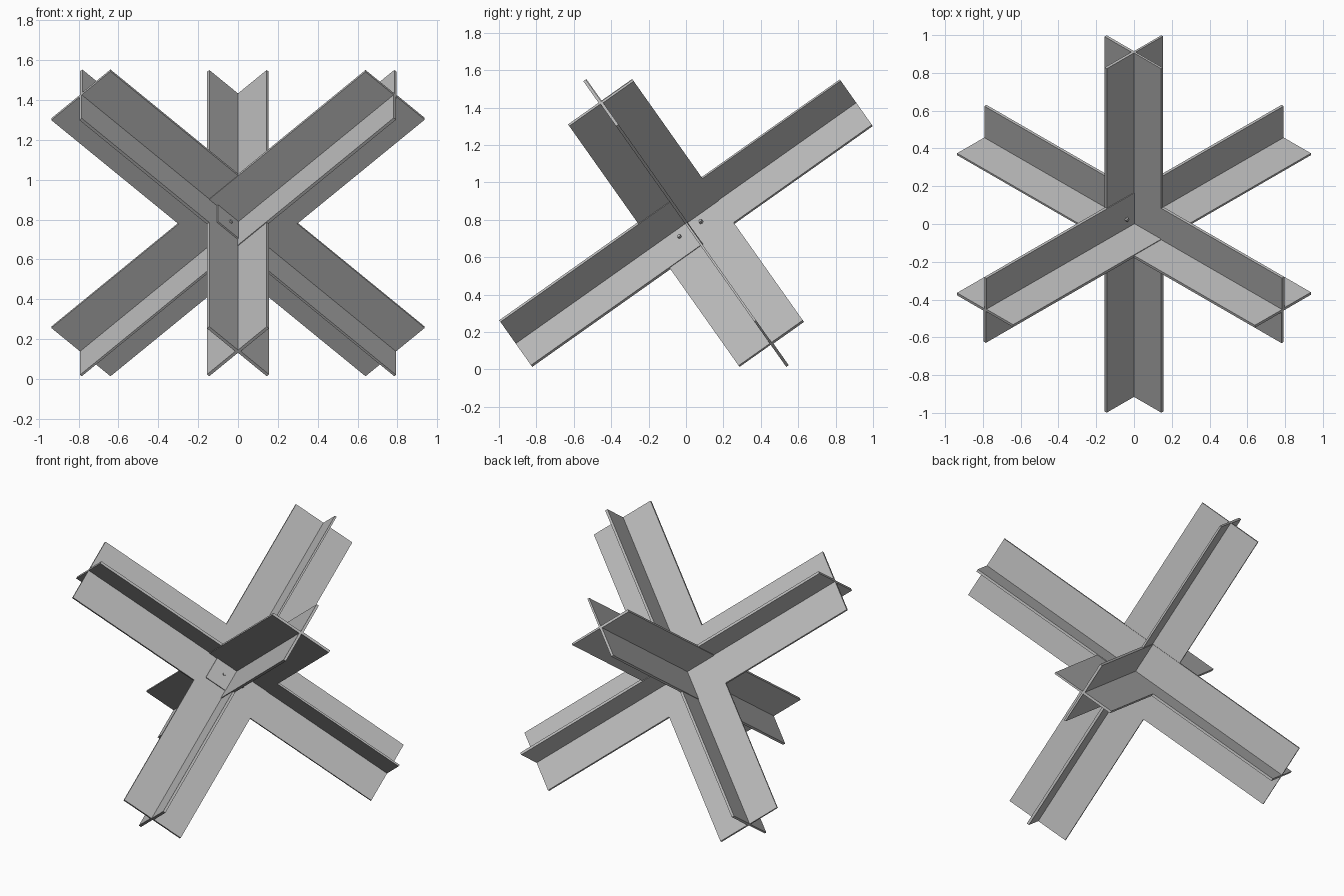
import bpy, bmesh
from math import sqrt
from mathutils import Matrix, Vector

cube = bpy.data.objects.get("Cube")
if cube:
    bpy.data.objects.remove(cube)

HALF = 1.115      # half length of a beam
FIN = 0.21        # fin width from the beam axis
CORE = 0.006      # half thickness of the main webs
SKIN = 0.010      # outer face of the angle irons
CENTRE = Vector((0, 0, 0.782))

steel = bpy.data.materials.new("steel_grey")
steel.use_nodes = True
grey = (0.5, 0.5, 0.5, 1)
steel.diffuse_color = grey
steel.node_tree.nodes["Principled BSDF"].inputs["Base Color"].default_value = grey

# Three perpendicular beam axes, balanced on a corner
AXES = [Vector((0, sqrt(2 / 3), sqrt(1 / 3))),
        Vector((-sqrt(1 / 2), -sqrt(1 / 6), sqrt(1 / 3))),
        Vector((sqrt(1 / 2), -sqrt(1 / 6), sqrt(1 / 3)))]
FRAME = Matrix.Translation(CENTRE) @ Matrix(AXES).transposed().to_4x4()


def add_box(bm, low, high):
    low, high = Vector(low), Vector(high)
    size = Matrix.Diagonal((high - low).to_4d())
    size[3][3] = 1
    bmesh.ops.create_cube(bm, size=1, matrix=Matrix.Translation((low + high) / 2) @ size)


def finish(bm, name):
    bm.transform(FRAME)
    mesh = bpy.data.meshes.new(name)
    bm.to_mesh(mesh)
    bm.free()
    mesh.materials.append(steel)
    obj = bpy.data.objects.new(name, mesh)
    bpy.context.collection.objects.link(obj)


def span(sign, near, far):
    return sorted((sign * near, sign * far))


# Cross-section beams: two crossed webs along each axis
for axis, name in enumerate(("rear_rising_beam", "right_rising_beam", "left_rising_beam")):
    bm = bmesh.new()
    for wide in range(3):
        if wide != axis:
            high = [CORE] * 3
            high[axis], high[wide] = HALF, FIN
            add_box(bm, [-h for h in high], high)
    finish(bm, name)


# Angle irons: L-shaped skins laid in one corner of an arm, starting at the joint
def angle_iron(name, axis, signs):
    bm = bmesh.new()
    for flat in range(3):
        if flat == axis:
            continue
        low, high = [0] * 3, [0] * 3
        for i, sign in enumerate(signs):
            reach = HALF if i == axis else SKIN if i == flat else FIN
            low[i], high[i] = span(sign, 0, reach)
        add_box(bm, low, high)
    finish(bm, name)


for side, corners in (("inner", ((-1, -1, 1), (1, 1, 1), (-1, 1, 1))),
                      ("outer", ((-1, 1, -1), (-1, 1, -1), (1, -1, 1)))):
    for axis, signs in enumerate(corners):
        angle_iron(f"{side}_angle_iron_{axis + 1}", axis, signs)
for axis, signs in enumerate(((1, 1, -1), (1, -1, -1), (1, -1, -1))):
    angle_iron(f"far_angle_iron_{axis + 1}", axis, signs)

# Square joint plate at the front of the crossing
bm = bmesh.new()
add_box(bm, (-0.155, 0, 0), (0, 0.155, 0.014))
finish(bm, "joint_plate")

# Bolt heads around the crossing
bm = bmesh.new()
for a in (-1, 1):
    for c in (-1, 1):
        bmesh.ops.create_cone(bm, cap_ends=True, segments=6, radius1=0.012, radius2=0.010,
                              depth=0.016,
                              matrix=Matrix.Translation((a * 0.07, c * 0.067, 0.014)))
finish(bm, "bolt_heads")
